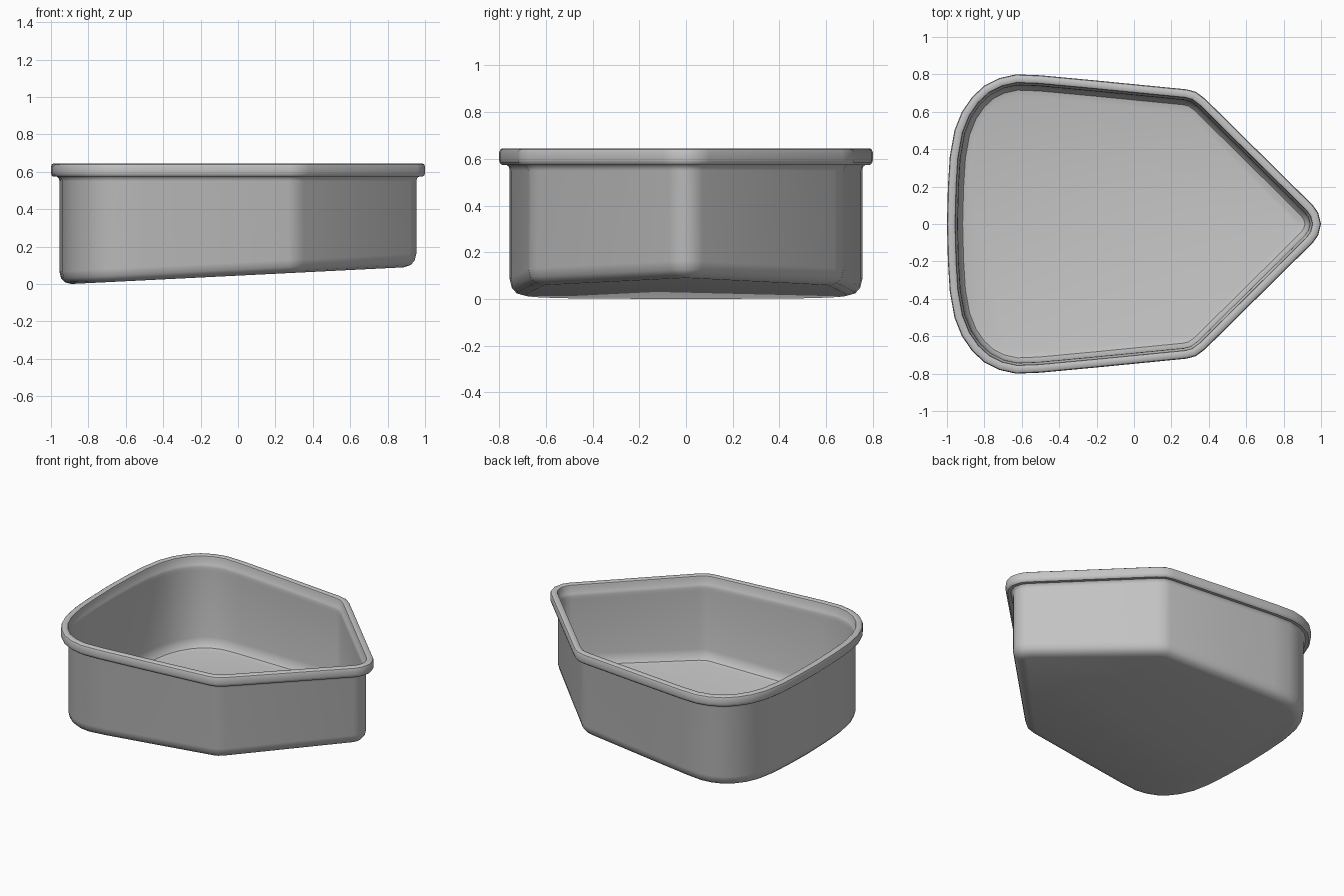
import bpy
import bmesh
import math
from mathutils import Vector

if "Cube" in bpy.data.objects:
    bpy.data.objects.remove(bpy.data.objects["Cube"], do_unlink=True)

# Half of the rim outline, from the blunt end to the pointed end
HALF = [(-1, 0), (-0.995, 0.2), (-0.985, 0.36), (-0.96, 0.5), (-0.92, 0.6), (-0.865, 0.68),
        (-0.8, 0.74), (-0.72, 0.78), (-0.63, 0.8), (-0.5, 0.795), (-0.2, 0.767),
        (0.28, 0.72), (0.33, 0.707), (0.38, 0.67), (0.957, 0.1), (0.985, 0.06), (1, 0)]
outline = [Vector(p) for p in HALF] + [Vector((x, -y)) for x, y in HALF[-2:0:-1]]

# Cross-section: (inset from outline, height); True measures from the sloping base
SECTION = [
    (0.11, 0, True), (0.075, 0.01, True), (0.054, 0.033, True), (0.045, 0.07, True),
    (0.045, 0.55, False), (0.041, 0.566, False), (0.032, 0.574, False),
    (0.012, 0.574, False), (0.003, 0.582, False), (0, 0.594, False),
    (0, 0.628, False), (0.004, 0.639, False), (0.013, 0.645, False),
    (0.036, 0.645, False), (0.043, 0.641, False), (0.046, 0.632, False),
    (0.047, 0.6, False), (0.055, 0.588, False), (0.058, 0.57, False), (0.058, 0.55, False),
    (0.058, 0.085, True), (0.066, 0.045, True), (0.084, 0.022, True), (0.115, 0.014, True)]


def inset(points, amount):
    """Move a clockwise outline inward by an even distance."""
    result = []
    for i, p in enumerate(points):
        a = (p - points[i - 1]).normalized()
        b = (points[(i + 1) % len(points)] - p).normalized()
        na, nb = Vector((a.y, -a.x)), Vector((b.y, -b.x))
        result.append(p + (na + nb) * amount / (1 + na.dot(nb)))
    return result


# Loft the section around the outline
bm = bmesh.new()
rings = []
for amount, height, on_base in SECTION:
    ring = []
    for p in inset(outline, amount):
        z = height + (0.05 * (p.x + 0.9) if on_base else 0)
        ring.append(bm.verts.new((p.x, p.y, max(z, 0))))
    rings.append(ring)
for low, high in zip(rings, rings[1:]):
    for i in range(len(low)):
        bm.faces.new((low[i - 1], low[i], high[i], high[i - 1]))

# Underside and inner floor
bm.faces.new(rings[0])
bm.faces.new(rings[-1])
bmesh.ops.recalc_face_normals(bm, faces=bm.faces)

mesh = bpy.data.meshes.new("rimmed_basin")
bm.to_mesh(mesh)
bm.free()
basin = bpy.data.objects.new("rimmed_basin", mesh)
bpy.context.collection.objects.link(basin)

# Plain grey finish
grey = bpy.data.materials.new("light_grey")
grey.use_nodes = True
colour = (0.55, 0.55, 0.55, 1)
grey.diffuse_color = colour
grey.node_tree.nodes["Principled BSDF"].inputs["Base Color"].default_value = colour
mesh.materials.append(grey)

bpy.ops.object.select_all(action="DESELECT")
basin.select_set(True)
bpy.context.view_layer.objects.active = basin
bpy.ops.object.shade_smooth_by_angle(angle=math.radians(35))
